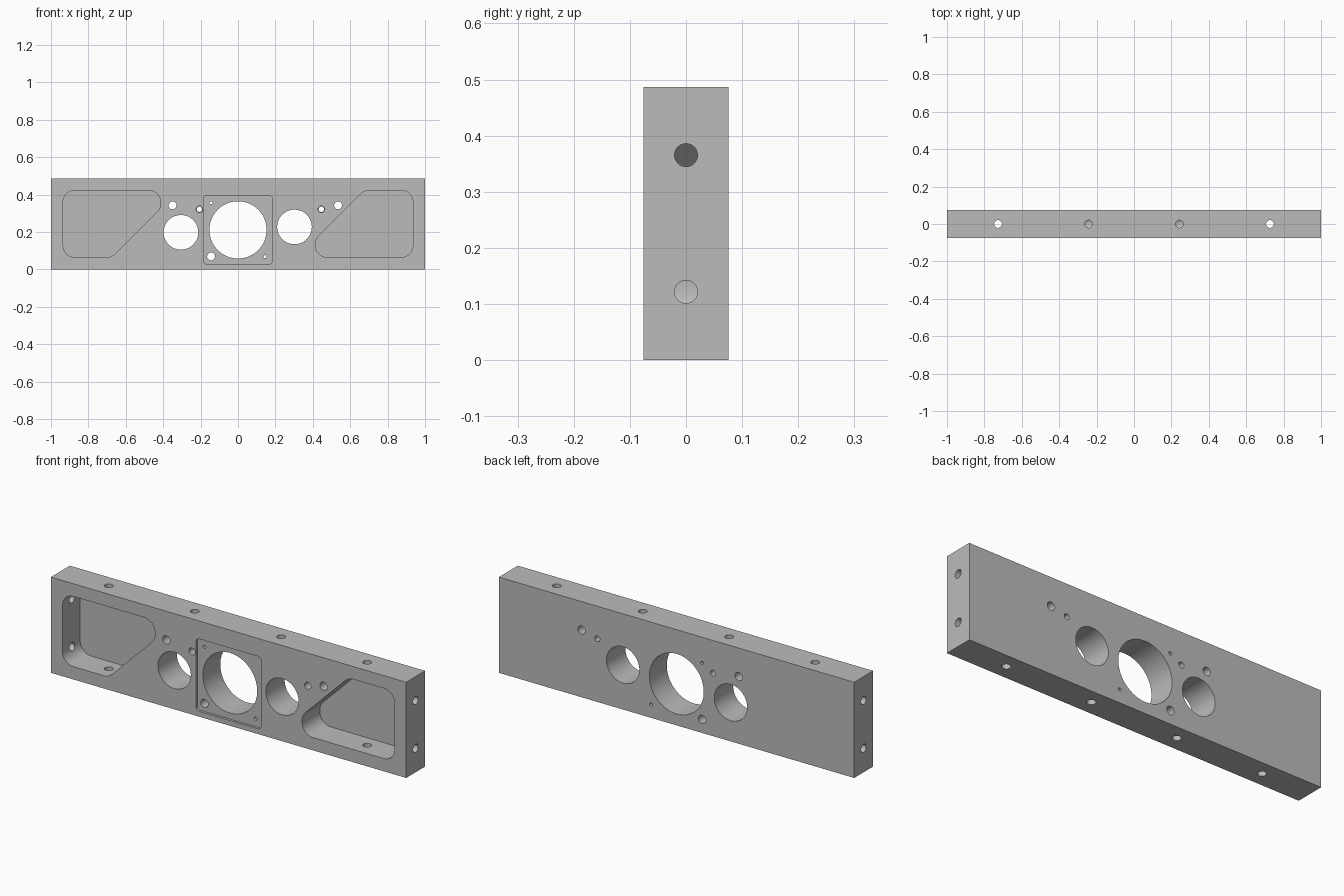
import bpy, bmesh, math
from mathutils import Vector, Matrix

if "Cube" in bpy.data.objects:
    bpy.data.objects.remove(bpy.data.objects["Cube"], do_unlink=True)

HEIGHT, HALF_DEPTH = 0.487, 0.076

metal = bpy.data.materials.new("plain grey metal")
metal.use_nodes = True
metal.diffuse_color = (0.5, 0.5, 0.5, 1)
metal.node_tree.nodes["Principled BSDF"].inputs["Base Color"].default_value = (0.5, 0.5, 0.5, 1)


def to_object(name, bm):
    bmesh.ops.recalc_face_normals(bm, faces=bm.faces)
    mesh = bpy.data.meshes.new(name)
    bm.to_mesh(mesh)
    bm.free()
    mesh.materials.append(metal)
    obj = bpy.data.objects.new(name, mesh)
    bpy.context.collection.objects.link(obj)
    return obj


# Solid bar
bm = bmesh.new()
bmesh.ops.create_cube(bm, size=1)
bmesh.ops.scale(bm, vec=(2, 2 * HALF_DEPTH, HEIGHT), verts=bm.verts)
bmesh.ops.translate(bm, vec=(0, 0, HEIGHT / 2), verts=bm.verts)
bar = to_object("mounting_bar", bm)
bpy.context.view_layer.objects.active = bar
bar.select_set(True)


def cut(cutter):
    mod = bar.modifiers.new("cut", "BOOLEAN")
    mod.operation = "DIFFERENCE"
    mod.solver = "EXACT"
    mod.object = cutter
    cutter.hide_render = True
    bpy.ops.object.modifier_apply(modifier=mod.name)
    bpy.data.objects.remove(cutter, do_unlink=True)


def drill(start, direction, radius, depth, sides=32, tip=0.0):
    """Round hole going in from a surface point, with an optional conical end."""
    d = Vector(direction)
    turn = d.to_track_quat("Z", "Y").to_matrix().to_4x4()
    bm = bmesh.new()
    rings = []
    for h in (-0.02, depth):
        rings.append([bm.verts.new((radius * math.cos(a), radius * math.sin(a), h))
                      for a in (math.tau * i / sides for i in range(sides))])
    bm.faces.new(rings[0])
    for i in range(sides):
        j = (i + 1) % sides
        bm.faces.new((rings[0][i], rings[0][j], rings[1][j], rings[1][i]))
    if tip:
        end = bm.verts.new((0, 0, depth + tip))
        for i in range(sides):
            bm.faces.new((rings[1][i], rings[1][(i + 1) % sides], end))
    else:
        bm.faces.new(rings[1])
    bm.transform(Matrix.Translation(start) @ turn)
    cut(to_object("drill_cutter", bm))


def mill(corners, radius, depth, steps=8):
    """Pocket from the front face with rounded corners."""
    outline = []
    for i, p in enumerate(corners):
        p = Vector(p)
        a = (Vector(corners[i - 1]) - p).normalized()
        b = (Vector(corners[(i + 1) % len(corners)]) - p).normalized()
        half = a.angle(b) / 2
        centre = p + (a + b).normalized() * radius / math.sin(half)
        start = p + a * radius / math.tan(half) - centre
        end = p + b * radius / math.tan(half) - centre
        sweep = math.pi - 2 * half
        for k in range(steps + 1):
            t = k / steps
            outline.append(centre + (start * math.sin((1 - t) * sweep)
                                     + end * math.sin(t * sweep)) / math.sin(sweep))
    bm = bmesh.new()
    face = bm.faces.new([bm.verts.new((q.x, -HALF_DEPTH - 0.02, q.y)) for q in outline])
    grown = bmesh.ops.extrude_face_region(bm, geom=[face])["geom"]
    bmesh.ops.translate(bm, vec=(0, depth + 0.02, 0),
                        verts=[v for v in grown if isinstance(v, bmesh.types.BMVert)])
    cut(to_object("mill_cutter", bm))


# Two deep end pockets, one the half-turn of the other
pocket = [(-0.935, 0.065), (-0.676, 0.065), (-0.414, 0.326), (-0.414, 0.422), (-0.935, 0.422)]
mill(pocket, 0.062, 0.142)
mill([(-x, HEIGHT - z) for x, z in pocket], 0.062, 0.142)

# Shallow square seat around the middle bore
s, mid = 0.184, 0.211
mill([(-s, mid - s), (s, mid - s), (s, mid + s), (-s, mid + s)], 0.02, 0.012)

# Through bores and small holes: x, z, radius
for x, z, r in [(0, mid, 0.153), (-0.305, 0.198, 0.0925), (0.302, 0.227, 0.0925),
                (-0.35, 0.342, 0.021), (0.535, 0.342, 0.021), (-0.144, 0.069, 0.021),
                (-0.144, 0.356, 0.008), (0.144, 0.068, 0.008)]:
    drill((x, -HALF_DEPTH, z), (0, 1, 0), r, 0.2, 64 if r > 0.05 else 24)

# Stepped holes
for x in (-0.206, 0.446):
    drill((x, -HALF_DEPTH, 0.321), (0, 1, 0), 0.0145, 0.2, 24)
    drill((x, -HALF_DEPTH, 0.321), (0, 1, 0), 0.018, 0.076, 24)

# Edge holes on both ends, top and bottom
for side in (-1, 1):
    for z in (HEIGHT / 4, HEIGHT * 3 / 4):
        drill((side, 0, z), (-side, 0, 0), 0.0205, 0.1)
    for x in (-0.243, 0.243):
        drill((x, 0, HEIGHT), (0, 0, -1), 0.0205, 0.1, tip=0.012)
        drill((x, 0, 0), (0, 0, 1), 0.0205, 0.08, tip=0.012)  if side > 0 else None
    drill((side * 0.727, 0, HEIGHT), (0, 0, -1), 0.0205, 0.1)
    drill((side * 0.727, 0, 0), (0, 0, 1), 0.0205, 0.1)

bpy.ops.object.shade_smooth_by_angle(angle=math.radians(30))
